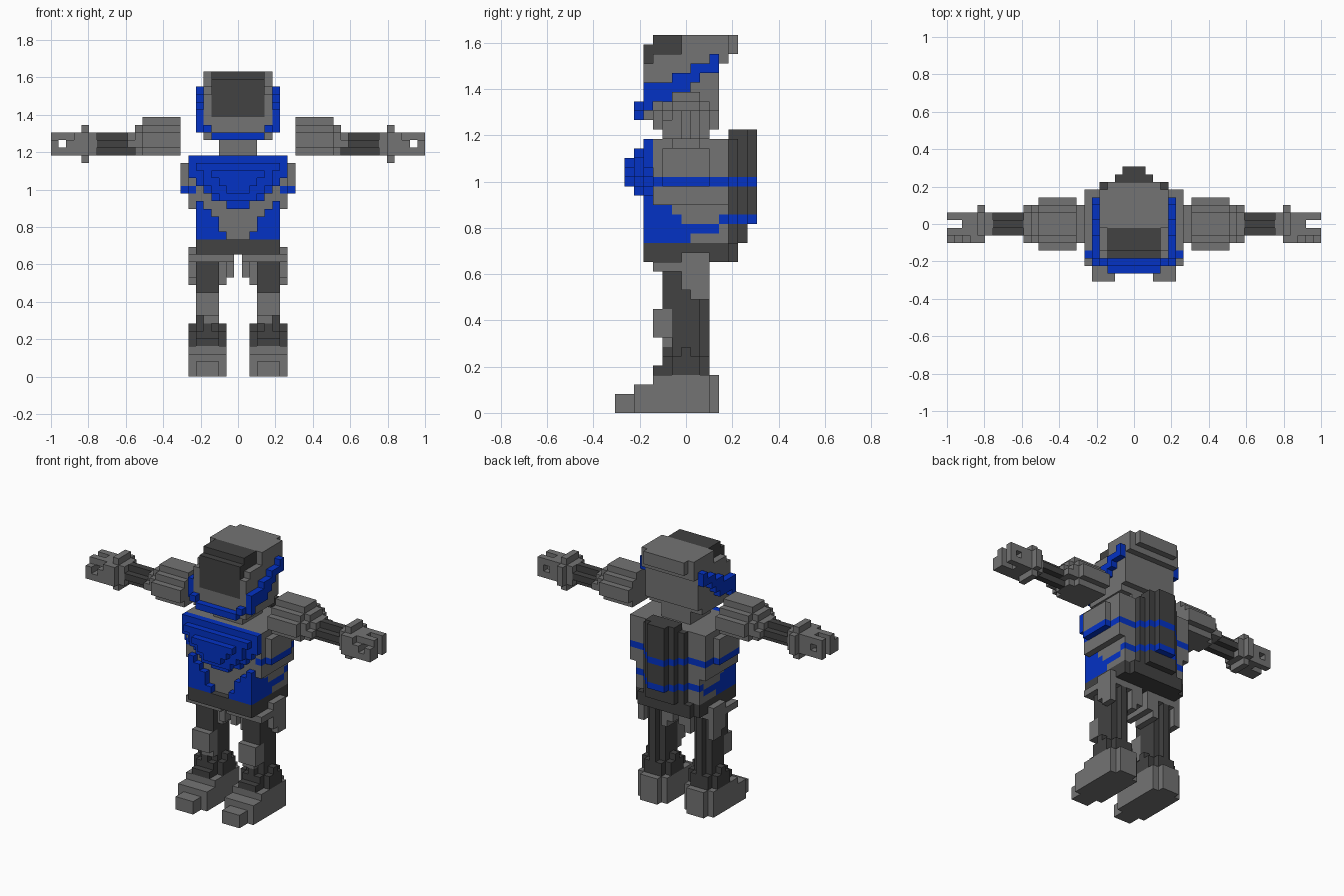
import bpy, bmesh
from mathutils import Vector

if "Cube" in bpy.data.objects:
    bpy.data.objects.remove(bpy.data.objects["Cube"])

U = 2 / 49  # edge of one block


def material(name, rgb):
    m = bpy.data.materials.new(name)
    m.diffuse_color = (*rgb, 1)
    m.use_nodes = True
    m.node_tree.nodes["Principled BSDF"].inputs["Base Color"].default_value = m.diffuse_color
    return m


MATS = [material("grey", (0.172, 0.172, 0.172)),
        material("dark_grey", (0.054, 0.054, 0.054)),
        material("blue", (0.001, 0.032, 0.56))]
GREY, DARK, BLUE = range(3)
cells = {}  # block index -> (part, colour)


def span(a):
    return range(a[0], a[1] + 1) if isinstance(a, tuple) else (a,)


def fill(part, colour, xs, ys, zs):
    """Fill a box of blocks (inclusive ranges), mirrored in x."""
    for x in span(xs):
        for y in span(ys):
            for z in span(zs):
                for sx in (x, -x):
                    cells[sx, y, z] = (part, colour)


def carve(xs, ys, zs):
    for x in span(xs):
        for y in span(ys):
            for z in span(zs):
                for sx in (x, -x):
                    cells.pop((sx, y, z), None)


# Feet: stepped boots
fill("feet", GREY, (3, 5), (-7, -6), (0, 1))
fill("feet", GREY, (2, 6), (-5, 2), (0, 2))
fill("feet", GREY, (2, 6), (-3, 2), 3)
fill("feet", GREY, (3, 5), 3, (0, 3))

# Legs: dark ribbed core, ankle cuff, knee guard, hip plates
fill("legs", DARK, (3, 5), (-1, 1), (4, 15))
fill("legs", DARK, 4, (-2, 2), (4, 15))
fill("legs", DARK, (3, 5), -2, (11, 15))
fill("legs", DARK, (3, 5), (-2, 2), (4, 5))
fill("legs", DARK, (2, 6), (-1, 1), (4, 5))
fill("legs", DARK, (2, 6), 0, 6)
fill("legs", DARK, (3, 5), -3, 4)
fill("knees", GREY, (3, 5), -3, (8, 10))
fill("knees", GREY, (3, 5), -2, (8, 10))
fill("knees", GREY, (3, 4), -2, 7)
fill("hips", GREY, (1, 6), (-3, 2), 15)
fill("hips", GREY, 1, (-2, 2), (13, 14))
fill("hips", GREY, 2, (-1, 2), (12, 14))
fill("hips", GREY, 6, (0, 2), (13, 16))
fill("hips", GREY, 6, (1, 2), 12)

# Belt with cut rear corners
fill("belt", DARK, (0, 5), (-4, 4), (16, 17))
fill("belt", DARK, (0, 4), 5, (16, 17))

# Torso: narrow waist, wide chest with side flares
fill("torso", GREY, (0, 5), (-3, 4), (18, 28))
fill("torso", GREY, 6, (-3, 4), (22, 28))
fill("torso", GREY, 7, (-2, 2), (25, 27))
fill("torso", BLUE, 7, (-2, 2), 24)
fill("torso", BLUE, 6, (-3, 4), 24)
fill("torso", BLUE, (0, 5), 4, 24)

# Blue trim around the waist
for y, low, top in ((-3, 18, 22), (-2, 18, 21), (-1, 18, 20), (0, 18, 19),
                    (1, 19, 19), (2, 19, 19), (3, 19, 19), (4, 20, 20)):
    fill("torso", BLUE, 5, y, (low, top))
fill("torso", BLUE, (0, 5), 4, 20)
for x, top in ((5, 22), (4, 21), (3, 20), (2, 18)):
    fill("waist_trim", BLUE, x, -4, (18, top))

# Chest plate: three stacked wedge layers
for z, w in ((28, 6), (27, 6), (26, 6), (25, 5), (24, 4), (23, 3), (22, 1)):
    fill("chest_plate", BLUE, (0, w), -4, z)
for z, w in ((27, 5), (26, 4), (25, 4), (24, 3), (23, 2)):
    fill("chest_plate", BLUE, (0, w), -5, z)
for z, w in ((26, 3), (25, 2), (24, 1)):
    fill("chest_plate", BLUE, (0, w), -6, z)

# Backpack: narrow stepped ribs with two blue bands
for y, w, low in ((5, 2, 18), (6, 2, 18), (7, 1, 20)):
    fill("backpack", DARK, (0, w), y, (low, 29))
    for band in (20, 24):
        fill("backpack", BLUE, (0, w), y, band)
fill("backpack", DARK, 3, 5, (18, 28))
fill("backpack", BLUE, 3, 5, 20)
fill("backpack", BLUE, 3, 5, 24)

# Neck and head
fill("neck", GREY, (0, 2), (-2, 2), (29, 30))
fill("head", GREY, (0, 4), (-4, 2), 31)
fill("head", GREY, (0, 4), (-4, 3), (32, 36))
fill("head", GREY, (0, 4), (-3, 4), 37)
fill("head", GREY, (0, 4), (0, 4), (38, 39))
fill("head", GREY, (0, 3), 5, (38, 39))

# Visor on the face and brow, set in from the head sides
fill("visor", DARK, (0, 3), -4, (34, 38))
fill("visor", DARK, (0, 3), (-3, -1), (38, 39))

# Blue jaw guard rising along the head sides
fill("jaw_guard", BLUE, (0, 3), -5, 31)
fill("jaw_guard", BLUE, 4, -5, 32)
for y, low, top in ((-4, 32, 34), (-3, 33, 34), (-2, 33, 34), (-1, 33, 35),
                    (0, 34, 35), (1, 35, 36), (2, 36, 36), (3, 36, 37)):
    fill("jaw_guard", BLUE, 5, y, (low, top))

# Shoulders: rounded stepped sleeves
for z, w in ((29, 2), (30, 3), (31, 3), (32, 2), (33, 1)):
    fill("shoulders", GREY, (8, 12), (-w, w), z)
for z, w in ((29, 1), (30, 2), (31, 2), (32, 1)):
    fill("shoulders", GREY, 13, (-w, w), z)
fill("shoulders", GREY, 14, (-2, 2), 30)
fill("shoulders", GREY, 14, (-1, 1), 31)

# Forearms (cross section), wrist rings and forked hands
fill("forearms", DARK, (14, 18), 0, (29, 31))
fill("forearms", DARK, (15, 18), (-1, 1), 30)
fill("forearms", GREY, 14, (-1, 1), 31)
fill("forearms", GREY, 19, (-1, 1), (29, 31))
fill("wrists", GREY, 20, (-2, 2), (29, 31))
fill("wrists", GREY, 20, (-1, 1), (28, 32))
fill("hands", GREY, (21, 24), (-2, 1), (29, 31))
carve((23, 24), 0, (29, 31))
carve(23, (-2, 1), 30)
carve((22, 24), -2, 31)

# Emit the exposed block faces, one object per part
DIRS = [Vector(d) for d in ((1, 0, 0), (-1, 0, 0), (0, 1, 0),
                            (0, -1, 0), (0, 0, 1), (0, 0, -1))]
for part in dict.fromkeys(p for p, _ in cells.values()):
    bm = bmesh.new()
    for c, (p, colour) in cells.items():
        if p != part:
            continue
        centre = Vector(c) + Vector((0, 0, 0.5))
        for d in DIRS:
            if tuple(int(a + b) for a, b in zip(c, d)) in cells:
                continue
            u = Vector((d.y, d.z, d.x))
            v = d.cross(u)
            f = bm.faces.new([bm.verts.new((centre + (d + u * a + v * b) / 2) * U)
                              for a, b in ((-1, -1), (1, -1), (1, 1), (-1, 1))])
            f.material_index = colour
    bmesh.ops.remove_doubles(bm, verts=bm.verts, dist=U / 100)
    me = bpy.data.meshes.new(part)
    bm.to_mesh(me)
    bm.free()
    for m in MATS:
        me.materials.append(m)
    bpy.context.collection.objects.link(bpy.data.objects.new(part, me))
